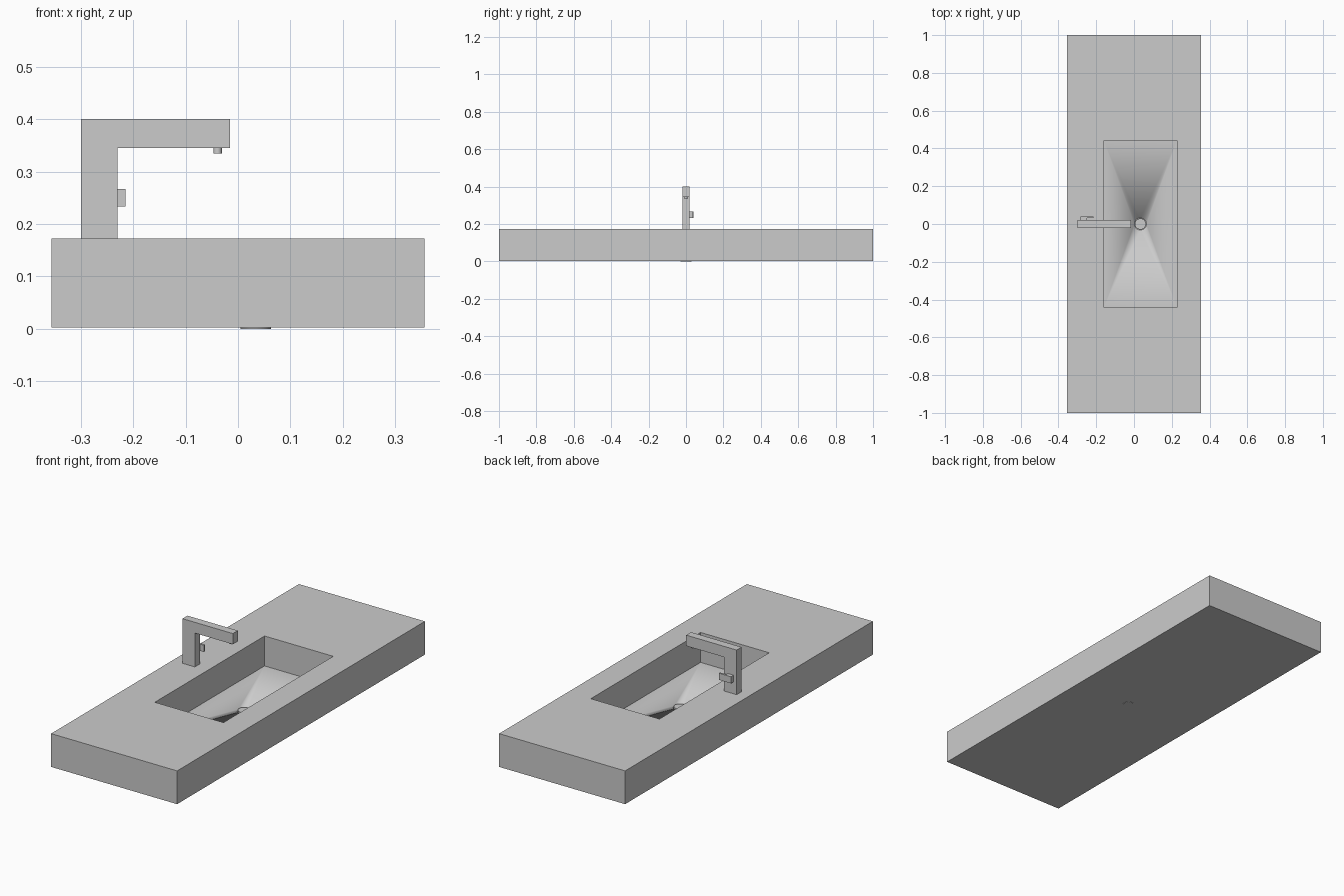
import bpy, bmesh
from math import cos, sin, pi

if "Cube" in bpy.data.objects:
    bpy.data.objects.remove(bpy.data.objects["Cube"])

DRAIN = (0.034, 0.0)
SEG = 32


def make(name, bm):
    bmesh.ops.recalc_face_normals(bm, faces=bm.faces)
    me = bpy.data.meshes.new(name)
    bm.to_mesh(me)
    bm.free()
    ob = bpy.data.objects.new(name, me)
    bpy.context.collection.objects.link(ob)
    return ob


def rect(bm, x0, x1, y0, y1, z):
    # corners ordered by quadrant, counter-clockwise
    return [bm.verts.new((x, y, z)) for x, y in ((x1, y1), (x0, y1), (x0, y0), (x1, y0))]


def circle(bm, r, z):
    return [bm.verts.new((DRAIN[0] + r * cos(2 * pi * i / SEG),
                          DRAIN[1] + r * sin(2 * pi * i / SEG), z)) for i in range(SEG)]


def bridge(bm, a, b):
    n = len(a)
    return [bm.faces.new((a[i], a[(i + 1) % n], b[(i + 1) % n], b[i])) for i in range(n)]


def extrude_profile(name, pts, y0, y1):
    bm = bmesh.new()
    a = [bm.verts.new((x, y0, z)) for x, z in pts]
    b = [bm.verts.new((x, y1, z)) for x, z in pts]
    bridge(bm, a, b)
    bm.faces.new(a)
    bm.faces.new(b)
    return make(name, bm)


def cylinder(name, x, y, z0, z1, r, sides):
    bpy.ops.mesh.primitive_cylinder_add(vertices=sides, radius=r, depth=z1 - z0,
                                        location=(x, y, (z0 + z1) / 2))
    bpy.context.object.name = name
    bpy.ops.object.shade_smooth_by_angle()


# Countertop slab with the basin recessed into it
bm = bmesh.new()
base = rect(bm, -0.356, 0.356, -1, 1, 0.002)
top = rect(bm, -0.356, 0.356, -1, 1, 0.172)
rim = rect(bm, -0.16, 0.228, -0.443, 0.443, 0.172)
low = rect(bm, -0.16, 0.228, -0.443, 0.443, 0.019)
bm.faces.new(base)
bridge(bm, base, top)
bridge(bm, top, rim)
bridge(bm, rim, low)

# Basin floor fanning down to the drain hole, and the drain well
lip = circle(bm, 0.032, 0.010)
well = circle(bm, 0.032, 0.004)
soft = bridge(bm, lip, well)
for i in range(SEG):
    soft.append(bm.faces.new((lip[i], low[i * 4 // SEG], lip[(i + 1) % SEG])))
for k in range(4):
    soft.append(bm.faces.new((lip[k * SEG // 4], low[k - 1], low[k])))
bm.faces.new(well)
for f in soft:
    f.smooth = True
make("countertop_basin", bm)

# Drain plug
cylinder("drain_plug", DRAIN[0], DRAIN[1], 0.0, 0.015, 0.029, 32)

# Faucet: square column and arm in one profile
extrude_profile("faucet_body", [(-0.30, 0.172), (-0.23, 0.172), (-0.23, 0.345),
                                (-0.015, 0.345), (-0.015, 0.40), (-0.30, 0.40)], -0.02, 0.02)
cylinder("faucet_nozzle", -0.039, 0, 0.335, 0.347, 0.008, 24)

# Side lever: short stem and forward handle, L-shaped in plan
bm = bmesh.new()
plan = [(-0.283, 0.019), (-0.25, 0.019), (-0.25, 0.031), (-0.215, 0.031),
        (-0.215, 0.041), (-0.283, 0.041)]
a = [bm.verts.new((x, y, 0.233)) for x, y in plan]
b = [bm.verts.new((x, y, 0.267)) for x, y in plan]
bridge(bm, a, b)
bm.faces.new(a)
bm.faces.new(b)
make("faucet_lever", bm)
